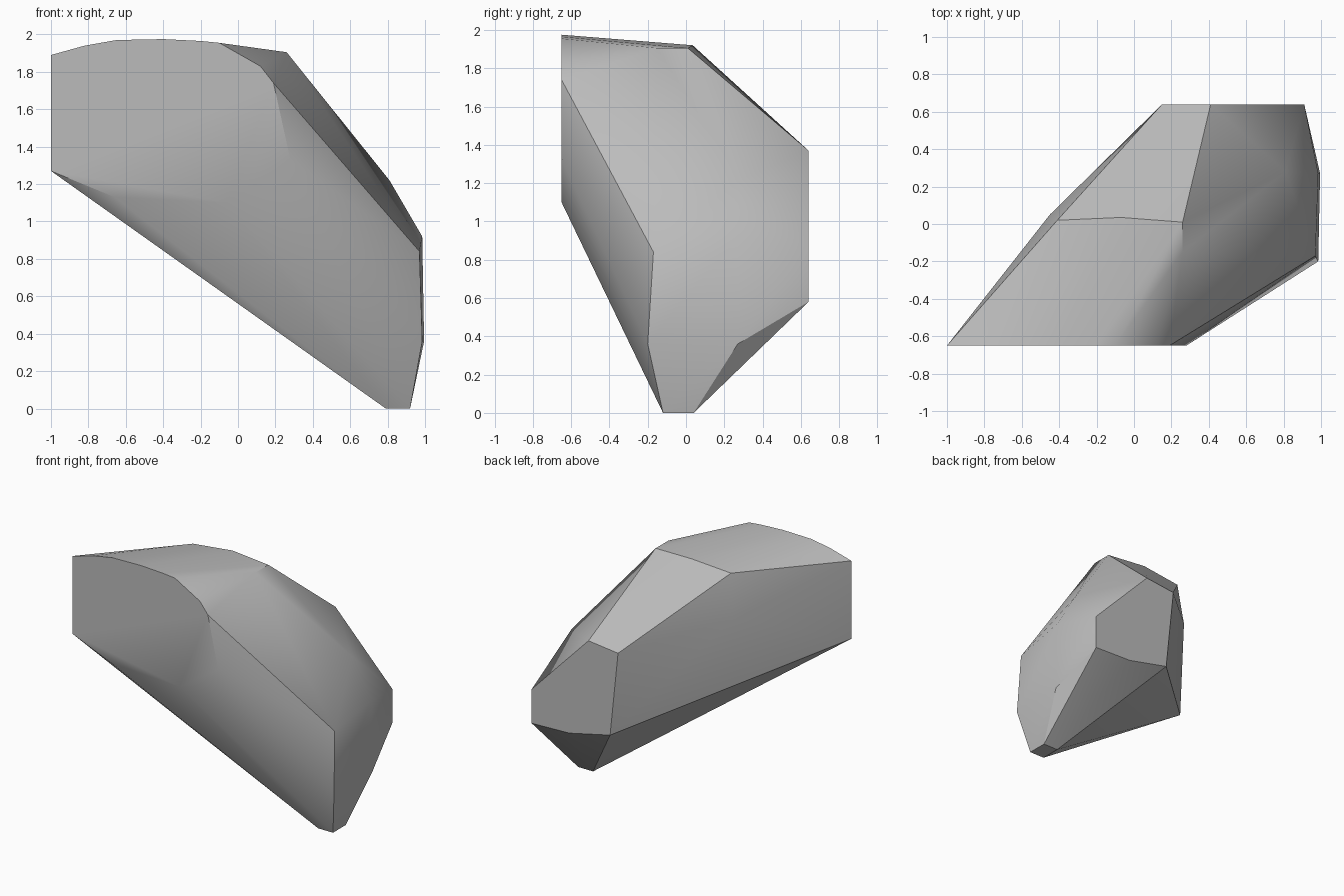
import bpy, bmesh, math

cube = bpy.data.objects.get("Cube")
if cube:
    bpy.data.objects.remove(cube, do_unlink=True)


def make_material(name, colour):
    mat = bpy.data.materials.new(name)
    mat.use_nodes = True
    mat.diffuse_color = colour
    mat.node_tree.nodes["Principled BSDF"].inputs["Base Color"].default_value = colour
    return mat


def at_depth(y, outline):
    """Place an (x, z) outline at a depth."""
    return [(x, y, z) for x, z in outline]


# Flat cut face at the front
front_face = at_depth(-0.65, [
    (-1, 1.27), (-1, 1.89), (-0.82, 1.94), (-0.65, 1.97), (-0.4, 1.975),
    (-0.2, 1.965), (-0.1, 1.955), (0.12, 1.83), (0.19, 1.74),
    (0.28, 1.33), (-0.06, 1.1), (-0.66, 1.13)])

# Flat cut face at the back
back_face = at_depth(0.64, [
    (0.15, 1.34), (0.41, 1.37), (0.91, 0.85), (0.91, 0.58),
    (0.58, 0.59), (0.22, 0.67)])

# Ridge across the top, and the slight bulge of the side below it
ridge = [(-0.41, 0.02, 1.89), (-0.07, 0.035, 1.92), (0.26, 0.01, 1.905),
         (0.26, -0.15, 1.905), (-0.45, 0.05, 1.55)]

# Shoulder and end face on the long side
end_face = [(0.81, 0.28, 1.22), (0.985, 0.27, 0.92), (0.97, -0.17, 0.84),
            (0.985, -0.2, 0.36), (0.995, 0.27, 0.36)]

# Small foot on the ground
foot = [(x, y, 0) for x in (0.79, 0.92) for y in (-0.12, 0.04)]

# Wrap all the corners in one convex stone
bm = bmesh.new()
for corner in front_face + back_face + ridge + end_face + foot:
    bm.verts.new(corner)
hull = bmesh.ops.convex_hull(bm, input=bm.verts[:])
unused = [v for v in hull["geom_interior"] + hull["geom_unused"]
          if isinstance(v, bmesh.types.BMVert) and v.is_valid and not v.link_faces]
bmesh.ops.delete(bm, geom=list(set(unused)), context="VERTS")
bmesh.ops.dissolve_limit(bm, angle_limit=math.radians(1),
                         verts=bm.verts[:], edges=bm.edges[:])
bmesh.ops.recalc_face_normals(bm, faces=bm.faces[:])

mesh = bpy.data.meshes.new("stone")
bm.to_mesh(mesh)
bm.free()
mesh.materials.append(make_material("stone grey", (0.5, 0.5, 0.5, 1)))

stone = bpy.data.objects.new("stone", mesh)
bpy.context.scene.collection.objects.link(stone)
bpy.context.view_layer.objects.active = stone
stone.select_set(True)
bpy.ops.object.shade_smooth_by_angle(angle=math.radians(30))
